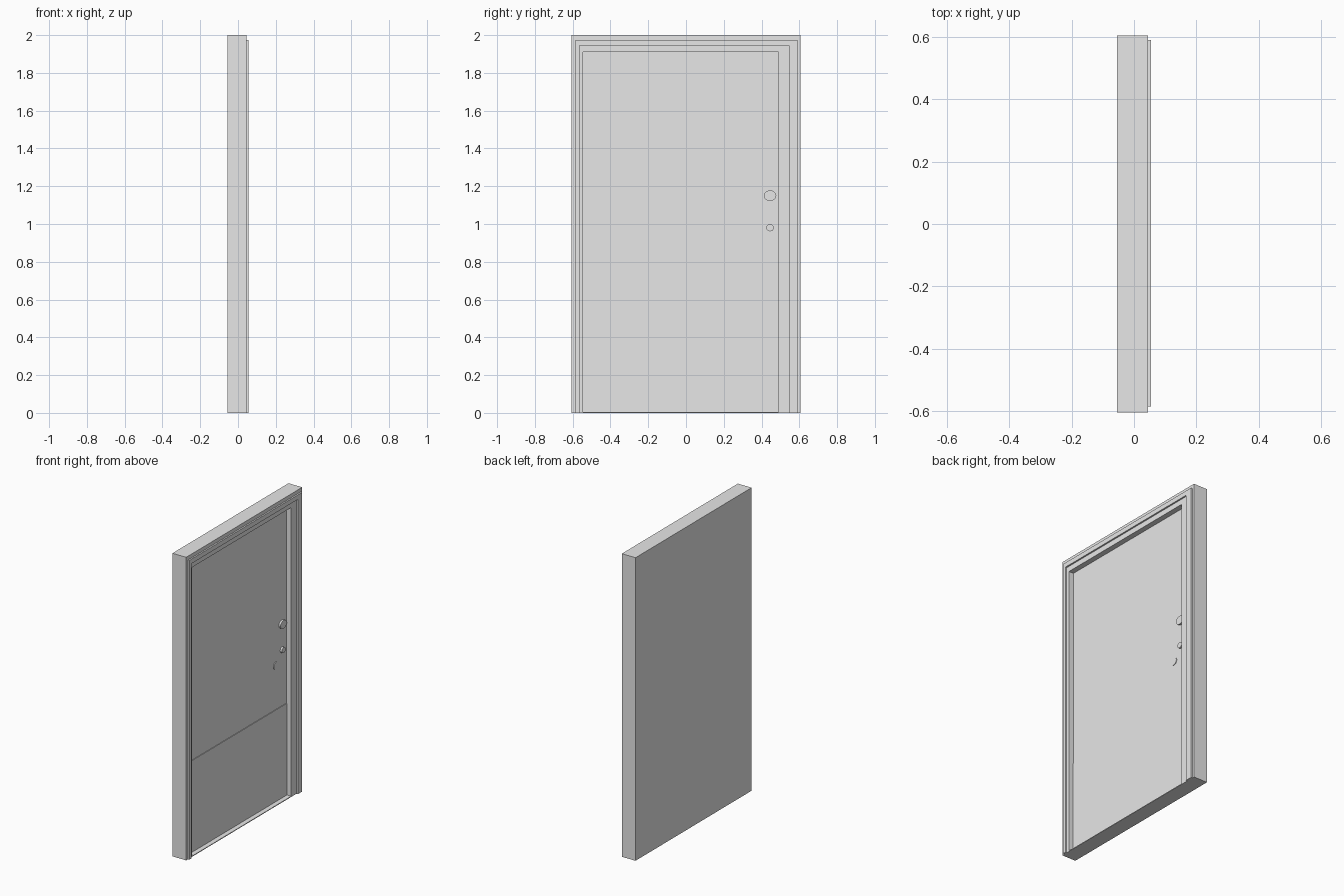
import bpy
import bmesh
import math

cube = bpy.data.objects.get("Cube")
if cube:
    bpy.data.objects.remove(cube, do_unlink=True)

GREY = (0.8, 0.8, 0.8, 1.0)
grey = bpy.data.materials.new("light grey")
grey.use_nodes = True
grey.diffuse_color = GREY
grey.node_tree.nodes["Principled BSDF"].inputs["Base Color"].default_value = GREY


def extrude_x(name, outline, x0, x1):
    """Extrude a closed (y, z) outline from x0 to x1."""
    bm = bmesh.new()
    face = bm.faces.new([bm.verts.new((x0, y, z)) for y, z in outline])
    result = bmesh.ops.extrude_face_region(bm, geom=[face])
    top = [v for v in result["geom"] if isinstance(v, bmesh.types.BMVert)]
    bmesh.ops.translate(bm, verts=top, vec=(x1 - x0, 0, 0))
    bmesh.ops.recalc_face_normals(bm, faces=bm.faces)
    mesh = bpy.data.meshes.new(name)
    bm.to_mesh(mesh)
    bm.free()
    mesh.materials.append(grey)
    obj = bpy.data.objects.new(name, mesh)
    bpy.context.collection.objects.link(obj)
    return obj


def panel(name, y0, y1, z0, z1, x0, x1):
    return extrude_x(name, [(y0, z0), (y1, z0), (y1, z1), (y0, z1)], x0, x1)


def surround(name, outer, inner, x0, x1):
    """Three-sided frame, open at the floor; each size is (y0, y1, top)."""
    a0, a1, at = outer
    b0, b1, bt = inner
    outline = [(a0, 0), (a0, at), (a1, at), (a1, 0),
               (b1, 0), (b1, bt), (b0, bt), (b0, 0)]
    return extrude_x(name, outline, x0, x1)


def disc(name, y, z, ry, rz, x0, x1, sides=16):
    angles = [2 * math.pi * i / sides for i in range(sides)]
    outline = [(y + ry * math.cos(a), z + rz * math.sin(a)) for a in angles]
    return extrude_x(name, outline, x0, x1)


WALL = (-0.605, 0.605, 2.0)
OPENING = (-0.545, 0.49, 1.91)
FACE = 0.045      # wall face
DOOR = 0.01       # recessed door face
BACK = -0.01      # back of the recess

# Wall, with the door opening on its +x side
panel("wall_back", WALL[0], WALL[1], 0, WALL[2], -0.055, BACK)
surround("wall_frame", WALL, OPENING, BACK, FACE)

# Raised casing around the opening
surround("casing", (-0.585, 0.59, 1.975), (-0.565, 0.545, 1.945), FACE, 0.055)

# Door leaf, kick plate and sill
left, right, top = OPENING
panel("door_leaf", left, right, 0, top, BACK, DOOR)
panel("kick_plate", left, right, 0.005, 0.61, DOOR, DOOR + 0.004)
panel("sill", left, right, 0, 0.005, DOOR, FACE)

# Door fittings
disc("upper_lock_rose", 0.445, 1.15, 0.033, 0.028, DOOR, DOOR + 0.012)
disc("lower_lock_rose", 0.445, 0.98, 0.02, 0.019, DOOR, DOOR + 0.012)
disc("small_plate", 0.38, 0.90, 0.026, 0.026, DOOR, DOOR + 0.004)
